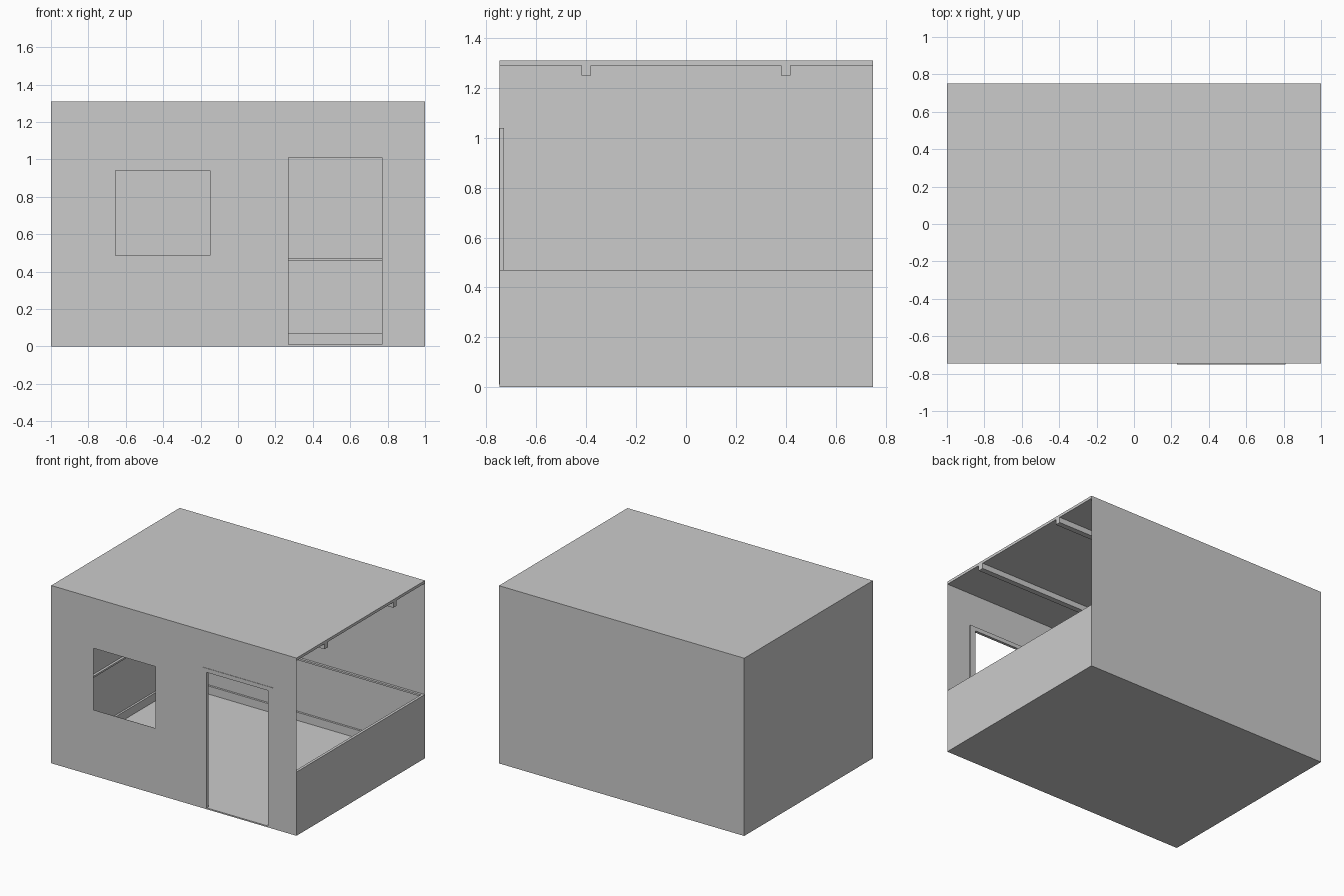
import bpy

if "Cube" in bpy.data.objects:
    bpy.data.objects.remove(bpy.data.objects["Cube"])

W, T = 1.0, 0.002            # half width, thin wall thickness
YF, YB = -0.747, 0.75        # outer front and back planes
LOW, TOP = 0.47, 1.31        # half-wall height, full height

grey = bpy.data.materials.new("plain grey")
grey.diffuse_color = (0.6, 0.6, 0.6, 1)
grey.use_nodes = True
grey.node_tree.nodes["Principled BSDF"].inputs["Base Color"].default_value = grey.diffuse_color


def prism(name, boxes):
    """One object made of axis-aligned boxes (x0, x1, y0, y1, z0, z1)."""
    verts, faces = [], []
    for x0, x1, y0, y1, z0, z1 in boxes:
        n = len(verts)
        verts += [(x, y, z) for z in (z0, z1)
                  for x, y in ((x0, y0), (x1, y0), (x1, y1), (x0, y1))]
        faces += [(n + 3, n + 2, n + 1, n), (n + 4, n + 5, n + 6, n + 7)]
        faces += [(n + i, n + (i + 1) % 4, n + (i + 1) % 4 + 4, n + i + 4)
                  for i in range(4)]
    me = bpy.data.meshes.new(name)
    me.from_pydata(verts, [], faces)
    me.materials.append(grey)
    ob = bpy.data.objects.new(name, me)
    bpy.context.collection.objects.link(ob)
    return ob


# Floor planks
for i in range(10):
    x = -W + 0.2 * i
    prism("floor_plank", [(x, x + 0.2, YF, YB, 0, 0.01)])

# Front wall with window and door openings
wx0, wx1, wz0, wz1 = -0.655, -0.15, 0.485, 0.94
dx0, dx1, dz = 0.27, 0.77, 1.01
f = (YF, YF + T)
prism("front_wall", [
    (-W, wx0, *f, 0, TOP), (wx0, wx1, *f, 0, wz0), (wx0, wx1, *f, wz1, TOP),
    (wx1, dx0, *f, 0, TOP), (dx0, dx1, *f, dz, TOP), (dx1, W, *f, 0, TOP)])

# Back, left and low right walls
prism("back_wall", [(-W, W, YB - T, YB, 0, TOP)])
prism("left_wall", [(-W, -W + T, YF, YB, 0, TOP)])
prism("right_half_wall", [(W - T, W, YF, YB, 0, LOW)])

# Door frame: two jambs and a header
fy = (-0.75, -0.73)
prism("door_frame", [
    (dx0 - 0.04, dx0, *fy, 0.01, dz), (dx1, dx1 + 0.04, *fy, 0.01, dz),
    (dx0 - 0.04, dx1 + 0.04, *fy, dz, 1.04)])


# Skirting and chair rail running round the inside
def trim(name, depth, z0, z1):
    a, b = YF + T, YB - T
    prism(name, [
        (-W + T, W - T, b - depth, b, z0, z1),
        (-W + T, -W + T + depth, a, b - depth, z0, z1),
        (W - T - depth, W - T, a, b - depth, z0, z1),
        (-W + T + depth, dx0 - 0.04, a, a + depth, z0, z1),
        (dx1 + 0.04, W - T - depth, a, a + depth, z0, z1)])


trim("skirting_board", 0.015, 0.01, 0.07)
trim("chair_rail", 0.018, 0.457, LOW)

# Roof slab and ceiling beams
prism("roof", [(-W, W, YF, YB, 1.29, TOP)])
for y in (-0.4, 0.4):
    prism("ceiling_beam", [(-W + T, W, y - 0.02, y + 0.02, 1.25, 1.29)])
